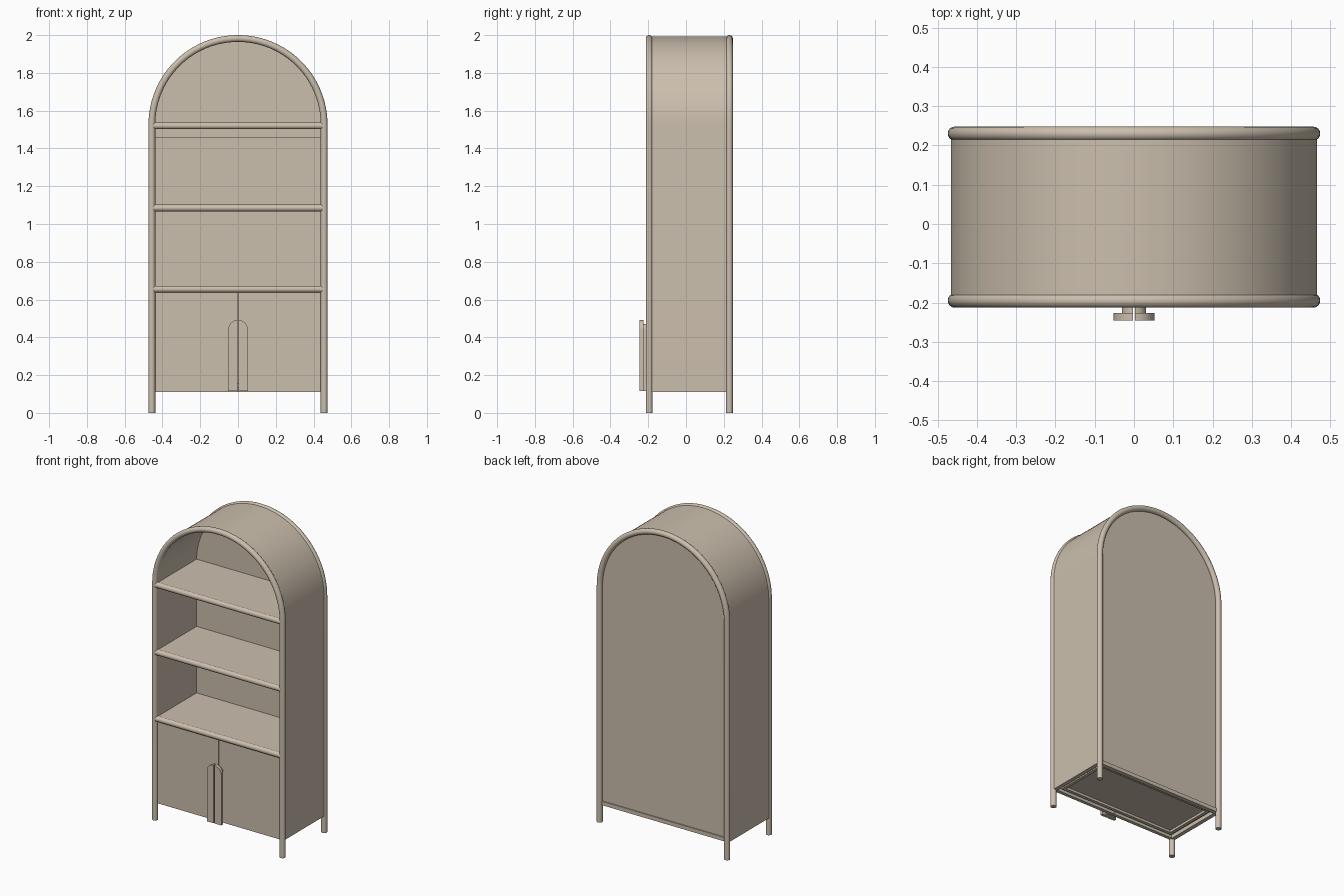
import bpy, bmesh, math

if "Cube" in bpy.data.objects:
    bpy.data.objects.remove(bpy.data.objects["Cube"], do_unlink=True)

mat = bpy.data.materials.new("warm beige")
mat.use_nodes = True
COLOR = (0.60, 0.52, 0.42, 1)
mat.diffuse_color = COLOR
bsdf = mat.node_tree.nodes["Principled BSDF"]
bsdf.inputs["Base Color"].default_value = COLOR
bsdf.inputs["Roughness"].default_value = 0.6

SPRING = 1.526          # height where the arch starts
TUBE_R, TUBE_X = 0.018, 0.456
FRONT, BACK = -0.195, 0.23
BASE = 0.11             # underside of the cabinet


def finish(name, bm, smooth=False):
    bmesh.ops.recalc_face_normals(bm, faces=bm.faces)
    me = bpy.data.meshes.new(name)
    bm.to_mesh(me)
    bm.free()
    me.materials.append(mat)
    ob = bpy.data.objects.new(name, me)
    bpy.context.collection.objects.link(ob)
    if smooth:
        bpy.ops.object.select_all(action='DESELECT')
        bpy.context.view_layer.objects.active = ob
        ob.select_set(True)
        bpy.ops.object.shade_smooth_by_angle(angle=math.radians(35))
    return ob


def arch(r, z0, spring, n=48):
    """Arch outline in x, z from the right foot to the left foot."""
    pts = [(r, z0)]
    pts += [(r * math.cos(math.pi * i / n), spring + r * math.sin(math.pi * i / n))
            for i in range(n + 1)]
    return pts + [(-r, z0)]


def prism(name, pts, y0, y1, smooth=False):
    """Extrude a closed x, z outline from y0 to y1."""
    bm = bmesh.new()
    face = bm.faces.new([bm.verts.new((x, y0, z)) for x, z in pts])
    ext = bmesh.ops.extrude_face_region(bm, geom=[face])
    verts = [v for v in ext["geom"] if isinstance(v, bmesh.types.BMVert)]
    bmesh.ops.translate(bm, verts=verts, vec=(0, y1 - y0, 0))
    return finish(name, bm, smooth)


def box(name, x0, x1, y0, y1, z0, z1):
    return prism(name, [(x0, z0), (x1, z0), (x1, z1), (x0, z1)], y0, y1)


def tube(name, pts, y, sides=16):
    """Round tube that follows x, z points in the plane y."""
    bm = bmesh.new()
    rings = []
    for i, (x, z) in enumerate(pts):
        a, b = pts[max(i - 1, 0)], pts[min(i + 1, len(pts) - 1)]
        tx, tz = b[0] - a[0], b[1] - a[1]
        d = math.hypot(tx, tz)
        nx, nz = tz / d, -tx / d
        ring = []
        for k in range(sides):
            t = 2 * math.pi * k / sides
            c, s = TUBE_R * math.cos(t), TUBE_R * math.sin(t)
            ring.append(bm.verts.new((x + nx * c, y + s, z + nz * c)))
        rings.append(ring)
    for r0, r1 in zip(rings, rings[1:]):
        for k in range(sides):
            j = (k + 1) % sides
            bm.faces.new((r0[k], r0[j], r1[j], r1[k]))
    bm.faces.new(rings[0])
    bm.faces.new(rings[-1])
    return finish(name, bm, True)


# Arched tube frames with legs
for name, y in (("front_frame", FRONT), ("back_frame", BACK)):
    tube(name, arch(TUBE_X, 0, SPRING), y)

# Arched outer shell, built as a strip between two outlines
bm = bmesh.new()
loops = [[bm.verts.new((x, y, z)) for x, z in arch(r, BASE, SPRING)]
         for r, y in ((0.466, FRONT), (0.466, BACK), (0.44, BACK), (0.44, FRONT))]
for a, b in zip(loops, loops[1:] + loops[:1]):
    for i in range(len(a) - 1):
        bm.faces.new((a[i], a[i + 1], b[i + 1], b[i]))
for end in (0, -1):
    bm.faces.new([lp[end] for lp in loops])
finish("shell", bm, True)

# Back panel with a slim strip at its foot
prism("back_panel", arch(0.445, BASE, SPRING), 0.205, 0.225)
box("back_foot_strip", -0.44, 0.44, 0.22, 0.232, BASE, 0.135)

# Shelves with round front rails
for name, z in (("lower", 0.655), ("middle", 1.085), ("upper", 1.52)):
    box(name + "_shelf", -0.445, 0.445, FRONT, 0.21, z - 0.014, z + 0.014)
    tube(name + "_rail", [(-0.448, z), (0.448, z)], FRONT)
box("upper_shelf_batten", -0.44, 0.44, 0.195, 0.208, 1.455, 1.51)

# Cabinet floor with a low frame beneath
box("cabinet_floor", -0.442, 0.442, -0.175, 0.21, 0.135, 0.155)
for name, y in (("front_floor_batten", -0.165), ("back_floor_batten", 0.18)):
    box(name, -0.42, 0.42, y, y + 0.02, 0.12, 0.14)

# Doors, with arched pulls split down the middle
for side, s in (("left", 1), ("right", -1)):
    box(side + "_door", *sorted((s * 0.002, s * 0.438)), -0.198, -0.176, BASE, 0.642)
    box(side + "_floor_batten", *sorted((s * 0.40, s * 0.42)), -0.15, 0.18, 0.12, 0.14)
    for part, r, y0, y1 in (("pull", 0.052, -0.245, -0.226),
                            ("pull_stem", 0.031, -0.227, -0.195)):
        pts = [(s * 0.003, 0.115), (s * r, 0.115)]
        pts += [(s * max(r * math.cos(math.pi / 2 * i / 12), 0.003),
                 0.44 + r * math.sin(math.pi / 2 * i / 12)) for i in range(13)]
        prism(side + "_" + part, pts, y0, y1, True)
